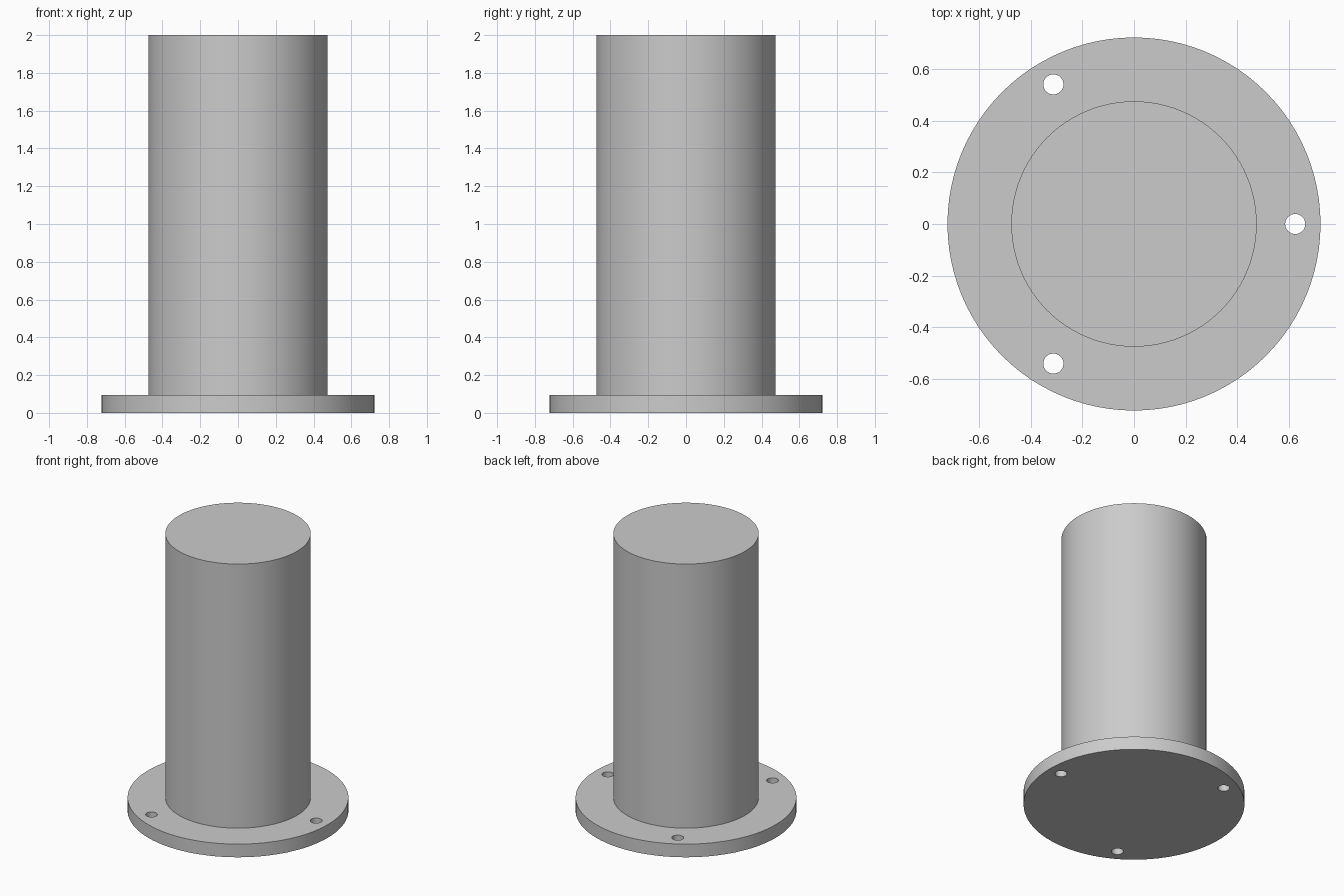
import bpy
from math import cos, sin, tau, radians

default_cube = bpy.data.objects.get("Cube")
if default_cube:
    bpy.data.objects.remove(default_cube, do_unlink=True)

FLANGE_RADIUS, FLANGE_HEIGHT = 0.722, 0.095
POST_RADIUS, TOP = 0.475, 2.0
BOLT_CIRCLE, HOLE_RADIUS, HOLES = 0.624, 0.039, 3

grey = bpy.data.materials.new("grey_metal")
grey.use_nodes = True
colour = (0.6, 0.6, 0.6, 1)
grey.diffuse_color = colour
grey.node_tree.nodes["Principled BSDF"].inputs["Base Color"].default_value = colour


def cylinder(name, radius, bottom, top, sides, x=0, y=0):
    bpy.ops.mesh.primitive_cylinder_add(
        vertices=sides, radius=radius, depth=top - bottom,
        location=(x, y, (bottom + top) / 2))
    part = bpy.context.object
    part.name = name
    part.data.materials.append(grey)
    return part


def boolean(target, tool, operation):
    mod = target.modifiers.new(operation.lower(), "BOOLEAN")
    mod.operation = operation
    mod.solver = "EXACT"
    mod.object = tool
    bpy.context.view_layer.objects.active = target
    bpy.ops.object.modifier_apply(modifier=mod.name)
    bpy.data.objects.remove(tool, do_unlink=True)


# Base flange and solid post, joined into one body
body = cylinder("flanged_post", FLANGE_RADIUS, 0, FLANGE_HEIGHT, 96)
post = cylinder("post", POST_RADIUS, FLANGE_HEIGHT / 2, TOP, 96)
boolean(body, post, "UNION")

# Bolt holes through the flange
for i in range(HOLES):
    angle = tau * i / HOLES
    drill = cylinder("hole_cutter", HOLE_RADIUS, -0.1, FLANGE_HEIGHT + 0.1, 32,
                     BOLT_CIRCLE * cos(angle), BOLT_CIRCLE * sin(angle))
    boolean(body, drill, "DIFFERENCE")

# Smooth round walls with crisp rims
bpy.ops.object.select_all(action="DESELECT")
body.select_set(True)
bpy.context.view_layer.objects.active = body
bpy.ops.object.shade_smooth_by_angle(angle=radians(30))
